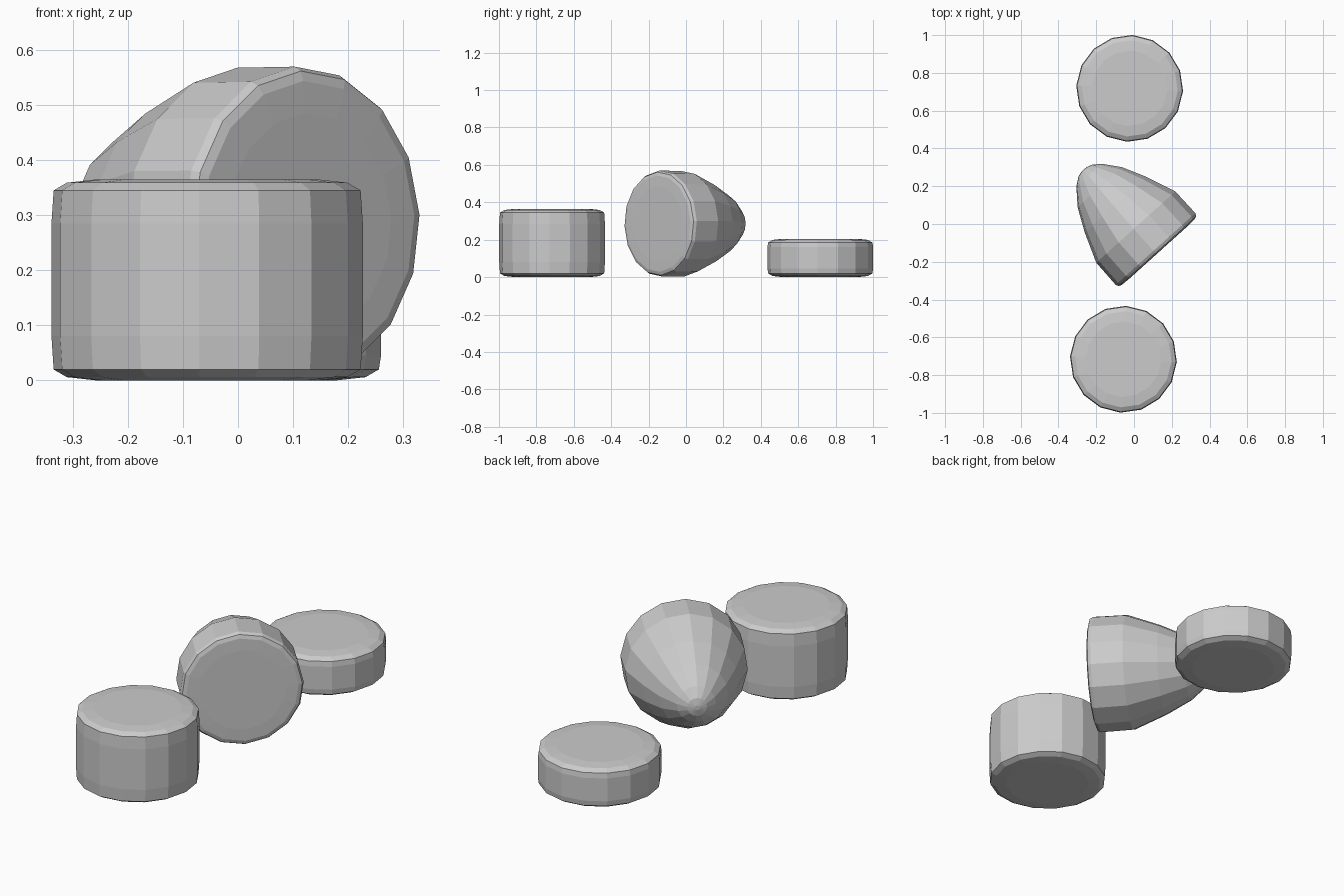
import bpy, bmesh
from math import cos, sin, radians, tau
from mathutils import Vector

if "Cube" in bpy.data.objects:
    bpy.data.objects.remove(bpy.data.objects["Cube"])

SIDES = 16
TURN = radians(3)


def lathe(name, profile, centre, u, v, axis, turn):
    """Spin (distance along axis, radius) pairs; the end rings become flat caps."""
    c, u, v, axis = Vector(centre), Vector(u), Vector(v), Vector(axis).normalized()
    bm = bmesh.new()
    rings = []
    for t, r in profile:
        ring = []
        for i in range(SIDES):
            a = turn + tau * i / SIDES
            ring.append(bm.verts.new(c + axis * t + (u * cos(a) + v * sin(a)) * r))
        rings.append(ring)
    for lo, hi in zip(rings, rings[1:]):
        for i in range(SIDES):
            j = (i + 1) % SIDES
            bm.faces.new((lo[i], lo[j], hi[j], hi[i]))
    bm.faces.new(rings[0])
    bm.faces.new(rings[-1])
    bmesh.ops.recalc_face_normals(bm, faces=bm.faces[:])
    mesh = bpy.data.meshes.new(name)
    bm.to_mesh(mesh)
    bm.free()
    obj = bpy.data.objects.new(name, mesh)
    bpy.context.collection.objects.link(obj)
    return obj


def drum(name, x, y, height):
    """Upright cylinder with softened rims and a slightly bulged wall."""
    lower = [(0, 0.20), (0.006, 0.255), (0.02, 0.279), (0.22 * height, 0.283)]
    upper = [(height - t, r) for t, r in reversed(lower)]
    return lathe(name, lower + upper, (x, y, 0), (1, 0, 0), (0, 1, 0), (0, 0, 1), -TURN)


# Tall and short cylinders
drum("tall_cylinder", -0.056, -0.716, 0.365)
drum("short_cylinder", -0.023, 0.718, 0.205)

# Rounded cone lying on its side, flat base facing front right
cone = [(0, 0.20), (0.002, 0.258), (0.008, 0.276), (0.024, 0.284), (0.18, 0.282),
        (0.34, 0.220), (0.465, 0.158), (0.55, 0.09), (0.583, 0.045), (0.591, 0.012)]
lathe("rounded_cone", cone, (0.13, -0.15, 0.286),
      (0.743, 0.67, 0), (0, 0, 1), (-0.67, 0.743, 0), TURN)
